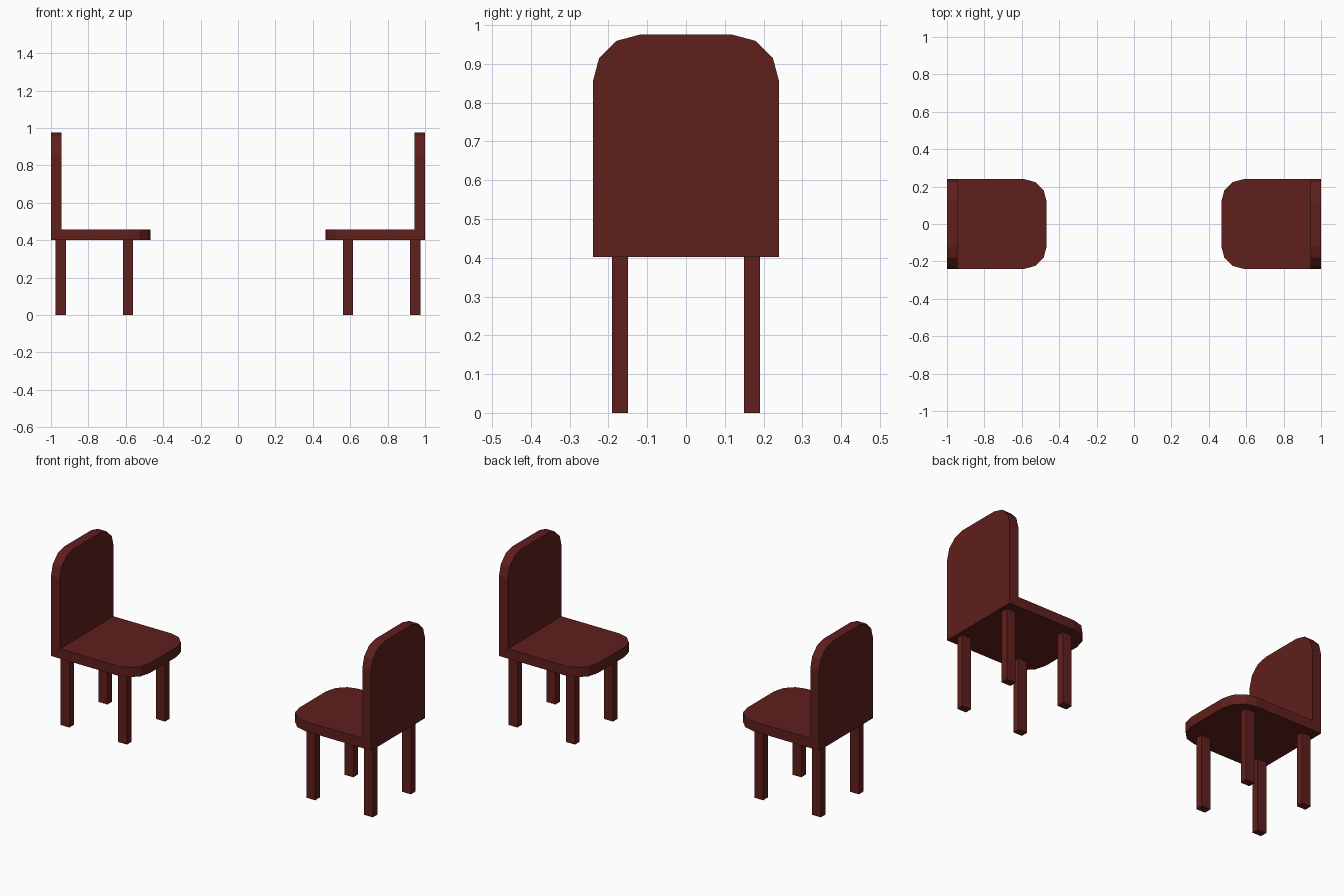
import bpy, bmesh, math

if "Cube" in bpy.data.objects:
    bpy.data.objects.remove(bpy.data.objects["Cube"])

HALF_W = 0.24      # half width of seat and back
R = 0.12           # corner radius
T = 0.055          # panel thickness
SEAT_Z = 0.402     # underside of seat

wood = bpy.data.materials.new("dark_red_wood")
wood.diffuse_color = (0.115, 0.014, 0.012, 1)
wood.use_nodes = True
wood.node_tree.nodes["Principled BSDF"].inputs["Base Color"].default_value = wood.diffuse_color


def finish(name, bm):
    bmesh.ops.recalc_face_normals(bm, faces=bm.faces)
    mesh = bpy.data.meshes.new(name)
    bm.to_mesh(mesh)
    bm.free()
    mesh.materials.append(wood)
    obj = bpy.data.objects.new(name, mesh)
    bpy.context.collection.objects.link(obj)
    return obj


def panel(name, length, place, thickness):
    """Panel with two rounded corners at its far end; place maps (y, l) to 3D."""
    arc = [(HALF_W - R + R * math.cos(a), length - R + R * math.sin(a))
           for a in (math.radians(30 * i) for i in range(4))]
    outline = [(HALF_W, 0)] + arc + [(-y, l) for y, l in reversed(arc)] + [(-HALF_W, 0)]
    bm = bmesh.new()
    face = bm.faces.new([bm.verts.new(place(y, l)) for y, l in outline])
    new = bmesh.ops.extrude_face_region(bm, geom=[face])["geom"]
    bmesh.ops.translate(bm, vec=thickness,
                        verts=[v for v in new if isinstance(v, bmesh.types.BMVert)])
    return finish(name, bm)


def leg(name, x, y):
    bm = bmesh.new()
    bmesh.ops.create_cube(bm, size=1)
    bmesh.ops.scale(bm, vec=(T, 0.041, SEAT_Z), verts=bm.verts)
    bmesh.ops.translate(bm, vec=(x, y, SEAT_Z / 2), verts=bm.verts)
    return finish(name, bm)


# Two chairs facing each other
for side, s in (("left", -1), ("right", 1)):
    # Upright back, on the outer end
    panel(f"{side}_chair_back", 0.975 - SEAT_Z,
          lambda y, l: (s, y, SEAT_Z + l), (-s * T, 0, 0))
    # Seat, running inwards from the back
    panel(f"{side}_chair_seat", 1 - T - 0.467,
          lambda y, l: (s * (1 - T - l), y, SEAT_Z), (0, 0, T))
    # Four legs
    for part, x in (("back", 0.948), ("front", 0.588)):
        for k, y in enumerate((-0.17, 0.17), 1):
            leg(f"{side}_chair_{part}_leg_{k}", s * x, y)
